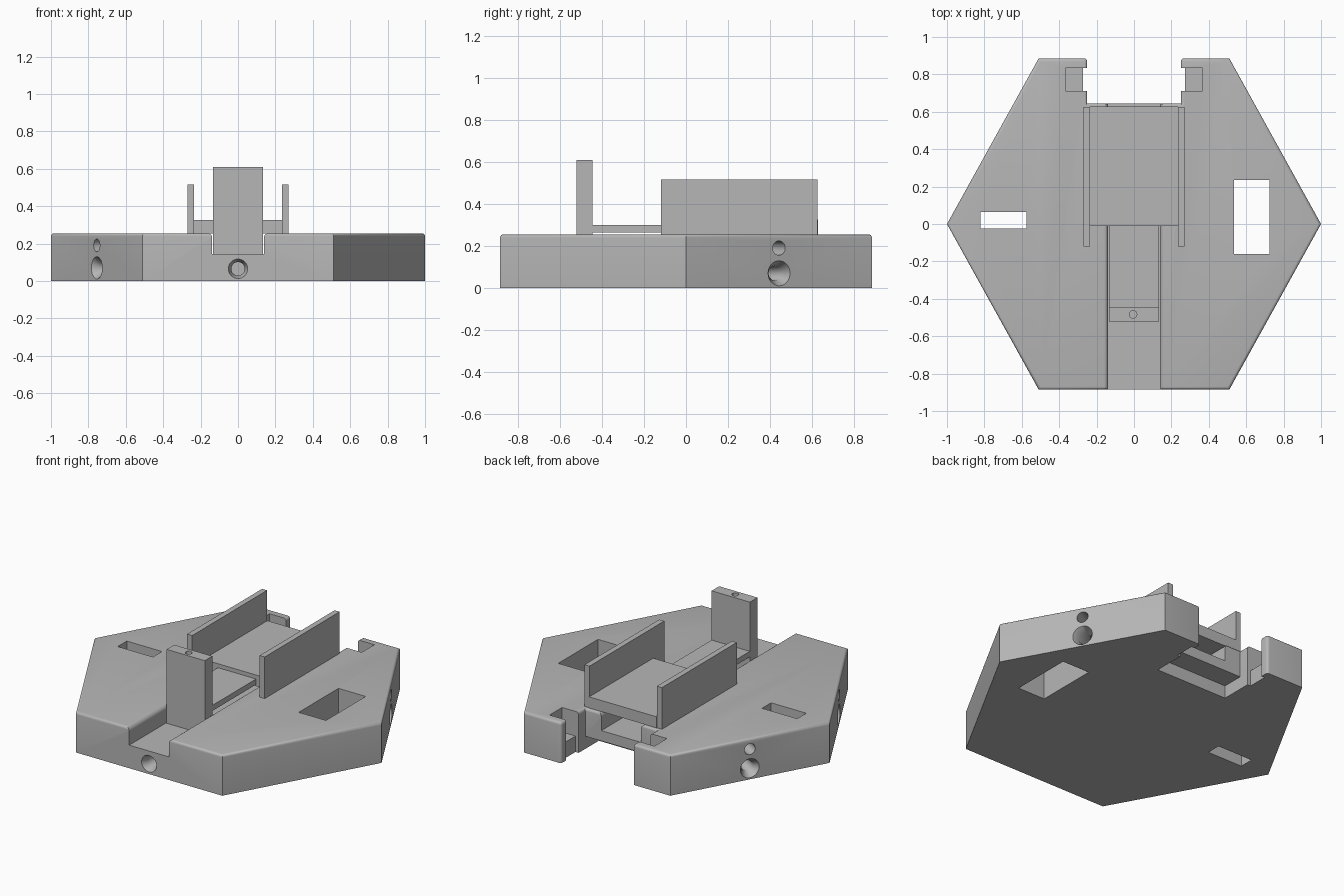
import bpy, bmesh
from math import cos, sin, pi, radians
from mathutils import Matrix, Vector

cube = bpy.data.objects.get("Cube")
if cube:
    bpy.data.objects.remove(cube, do_unlink=True)

grey = bpy.data.materials.new("plain_grey")
grey.use_nodes = True
colour = (0.47, 0.47, 0.47, 1)
grey.diffuse_color = colour
grey.node_tree.nodes["Principled BSDF"].inputs["Base Color"].default_value = colour


def finish(name, bm):
    bmesh.ops.recalc_face_normals(bm, faces=bm.faces)
    mesh = bpy.data.meshes.new(name)
    bm.to_mesh(mesh)
    bm.free()
    mesh.materials.append(grey)
    obj = bpy.data.objects.new(name, mesh)
    bpy.context.collection.objects.link(obj)
    return obj


def box(name, x0, x1, y0, y1, z0, z1):
    bm = bmesh.new()
    bmesh.ops.create_cube(bm, size=1)
    for v in bm.verts:
        v.co = ((x0 + x1) / 2 + v.co.x * (x1 - x0),
                (y0 + y1) / 2 + v.co.y * (y1 - y0),
                (z0 + z1) / 2 + v.co.z * (z1 - z0))
    return finish(name, bm)


def extrude(bm, points, offset):
    face = bm.faces.new([bm.verts.new(p) for p in points])
    out = bmesh.ops.extrude_face_region(bm, geom=[face])
    moved = [g for g in out["geom"] if isinstance(g, bmesh.types.BMVert)]
    bmesh.ops.translate(bm, verts=moved, vec=offset)


def drill(name, centre, normal, r_outer, r_inner, sink, depth):
    """Round hole cutter, widened at the mouth when r_outer > r_inner."""
    bm = bmesh.new()
    turn = Vector(normal).to_track_quat('Z', 'Y').to_matrix().to_4x4()
    place = Matrix.Translation(centre) @ turn
    rings = []
    for r, z in ((r_outer, 0.02), (r_outer, 0), (r_inner, -sink), (r_inner, -depth)):
        rings.append([bm.verts.new(place @ Vector((r * cos(a * pi / 16), r * sin(a * pi / 16), z)))
                      for a in range(32)])
    for low, high in zip(rings, rings[1:]):
        for i in range(32):
            j = (i + 1) % 32
            bm.faces.new((low[i], low[j], high[j], high[i]))
    bm.faces.new(rings[0])
    bm.faces.new(rings[-1])
    return finish(name, bm)


def cut(obj, cutters):
    for cutter in cutters:
        mod = obj.modifiers.new("cut", 'BOOLEAN')
        mod.operation = 'DIFFERENCE'
        mod.solver = 'EXACT'
        mod.object = cutter
    bpy.context.view_layer.update()
    graph = bpy.context.evaluated_depsgraph_get()
    mesh = bpy.data.meshes.new_from_object(obj.evaluated_get(graph))
    obj.modifiers.clear()
    obj.data = mesh
    for cutter in cutters:
        bpy.data.objects.remove(cutter, do_unlink=True)


# Hexagonal base with rear notch and softened upper rim
TOP, EDGE, HALF = 0.255, 0.885, 0.51
right = [(HALF, -EDGE), (1, 0), (HALF, EDGE), (0.25, EDGE), (0.25, 0.645)]
outline = right + [(-x, y) for x, y in reversed(right)]
bm = bmesh.new()
extrude(bm, [(x, y, 0) for x, y in outline], (0, 0, TOP))
rim = []
for e in bm.edges:
    a, b = e.verts
    ear_corner = all(abs(v.co.x) < 0.3 and v.co.y > 0.8 for v in e.verts)
    if min(a.co.z, b.co.z) > 0.2 or (ear_corner and a.co.z != b.co.z):
        rim.append(e)
bmesh.ops.bevel(bm, geom=rim, offset=0.016, offset_type='OFFSET', segments=4,
                profile=0.5, affect='EDGES')
base = finish("hexagonal_base", bm)

# Channel cutter with rounded shoulders
FLOOR, R = 0.145, 0.025
side = [(0.138, FLOOR)]
side += [(0.138 + R - R * cos(radians(t)), TOP - R + R * sin(radians(t))) for t in range(0, 91, 15)]
side += [(0.138 + R, 0.3)]
profile = side + [(-x, z) for x, z in reversed(side)]
bm = bmesh.new()
extrude(bm, [(x, -1, z) for x, z in profile], (0, 2, 0))
cutters = [finish("channel_cutter", bm)]

# Windows through the base and recess beneath the rear edge
cutters += [box("large_window_cutter", 0.535, 0.725, -0.16, 0.235, -0.1, 0.4),
            box("small_window_cutter", -0.82, -0.575, -0.025, 0.065, -0.1, 0.4),
            box("underside_recess_cutter", -0.25, 0.25, 0.51, 0.7, -0.1, 0.08)]

# Ear pockets: open slot beside the notch and a floored pocket
for s in (-1, 1):
    for name, inner, outer, z in (("slot", 0.2, 0.272, -0.1), ("pocket", 0.26, 0.365, 0.1)):
        x0, x1 = sorted((s * inner, s * outer))
        cutters.append(box(name + "_cutter", x0, x1, 0.71, 0.835, z, 0.4))

# Cable holes: pairs on three slanted sides, one on the front
for sx, sy in ((1, 1), (-1, 1), (-1, -1)):
    normal = (sx * cos(pi / 6), sy * sin(pi / 6), 0)
    x, y = sx * (1 + HALF) / 2, sy * EDGE / 2
    cutters.append(drill("lower_hole_cutter", (x, y, 0.07), normal, 0.06, 0.034, 0.04, 0.2))
    cutters.append(drill("upper_hole_cutter", (x, y, 0.19), normal, 0.034, 0.034, 0.04, 0.2))
cutters.append(drill("front_hole_cutter", (0, -EDGE, 0.065), (0, -1, 0), 0.052, 0.036, 0.04, 0.2))
cut(base, cutters)

bpy.context.view_layer.objects.active = base
base.select_set(True)
bpy.ops.object.shade_smooth_by_angle(angle=radians(35))
base.select_set(False)

# Upright post with a small pin hole, and its foot along the channel
post = box("upright_post", -0.133, 0.133, -0.52, -0.445, FLOOR, 0.61)
cut(post, [drill("pin_hole_cutter", (-0.005, -0.483, 0.61), (0, 0, 1), 0.02, 0.02, 0.02, 0.1)])
box("post_foot", -0.133, 0.133, -0.446, -0.01, 0.265, 0.30)

# Tray deck between two side walls
box("tray_deck", -0.236, 0.236, -0.01, 0.628, TOP, 0.325)
for s, name in ((-1, "right_tray_wall"), (1, "left_tray_wall")):
    x0, x1 = sorted((s * 0.235, s * 0.27))
    box(name, x0, x1, -0.12, 0.625, TOP - 0.002, 0.517)
